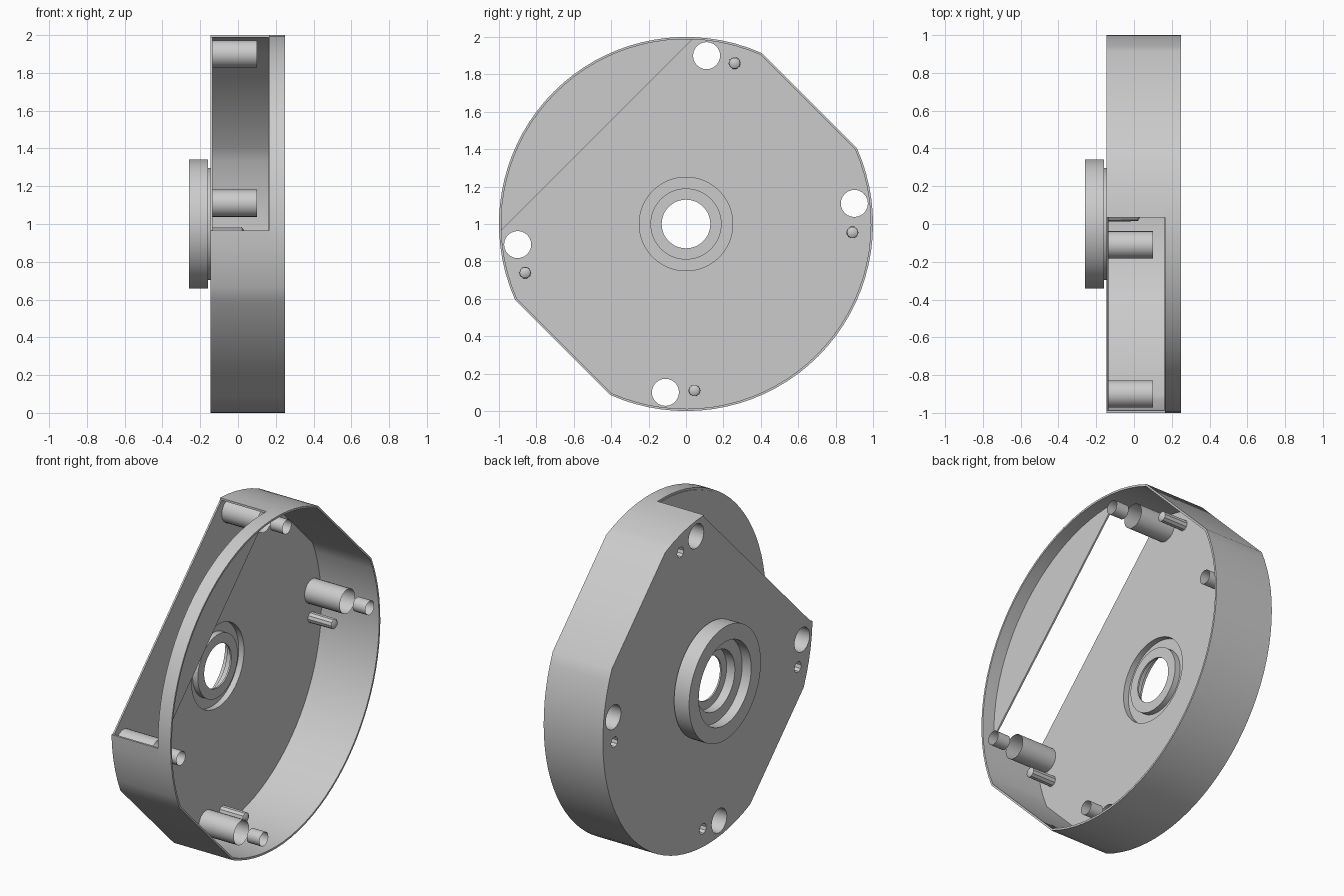
import bpy, bmesh
from math import cos, sin, radians, pi
from mathutils import Matrix, Vector

cube = bpy.data.objects.get("Cube")
if cube:
    bpy.data.objects.remove(cube, do_unlink=True)

grey = bpy.data.materials.new("light_grey")
grey.use_nodes = True
grey.diffuse_color = (0.6, 0.6, 0.6, 1)
grey.node_tree.nodes["Principled BSDF"].inputs["Base Color"].default_value = (0.6, 0.6, 0.6, 1)

# Local x, y, z become world y, z, x, with the axis at height 1
TO_WORLD = Matrix(((0, 0, 1, 0), (1, 0, 0, 0), (0, 1, 0, 1), (0, 0, 0, 1)))

BACK, NOTCH, RIM = -0.145, 0.165, 0.25   # positions along the axis
SHEET = 0.01                             # sheet thickness
INNER = 0.988                            # inner radius of the wall


def finish(name, bm, recalc=True):
    """Turn a bmesh built in local axes into a shaded object."""
    bmesh.ops.remove_doubles(bm, verts=bm.verts, dist=0.0001)
    if recalc:
        bmesh.ops.recalc_face_normals(bm, faces=bm.faces)
    bm.transform(TO_WORLD)
    mesh = bpy.data.meshes.new(name)
    bm.to_mesh(mesh)
    bm.free()
    mesh.materials.append(grey)
    ob = bpy.data.objects.new(name, mesh)
    bpy.context.collection.objects.link(ob)
    bpy.ops.object.select_all(action='DESELECT')
    ob.select_set(True)
    bpy.context.view_layer.objects.active = ob
    bpy.ops.object.shade_smooth_by_angle(angle=radians(30))
    return ob


def arc(r, start, end, step=4, centre=(0, 0)):
    n = max(2, round(abs(end - start) / step))
    angles = [radians(start + (end - start) * i / n) for i in range(n + 1)]
    return [(centre[0] + r * cos(a), centre[1] + r * sin(a)) for a in angles]


def circle(r, centre=(0, 0), step=12):
    return arc(r, 0, 360, step, centre)[:-1]


def slab(name, loops, x0, x1):
    """Extrude flat outlines (later loops are holes) between x0 and x1."""
    curve = bpy.data.curves.new(name, 'CURVE')
    curve.dimensions = '2D'
    curve.fill_mode = 'BOTH'
    curve.extrude = (x1 - x0) / 2
    for loop in loops:
        spline = curve.splines.new('POLY')
        spline.points.add(len(loop) - 1)
        for p, (u, v) in zip(spline.points, loop):
            p.co = (u, v, 0, 1)
        spline.use_cyclic_u = True
    temp = bpy.data.objects.new(name + "_outline", curve)
    bpy.context.collection.objects.link(temp)
    graph = bpy.context.evaluated_depsgraph_get()
    mesh = bpy.data.meshes.new_from_object(temp.evaluated_get(graph))
    bm = bmesh.new()
    bm.from_mesh(mesh)
    bpy.data.objects.remove(temp, do_unlink=True)
    bpy.data.meshes.remove(mesh)
    bmesh.ops.translate(bm, verts=bm.verts, vec=(0, 0, (x0 + x1) / 2))
    return finish(name, bm)


def tube(name, centre, r0, r1, x0, x1, sides, tip=0):
    """Open thin tube, with an optional cone tip."""
    bm = bmesh.new()
    rings = []
    for r, x in ((r0, x0), (r1, x1)):
        rings.append([bm.verts.new((u, v, x)) for u, v in circle(r, centre, 360 / sides)])
    for i in range(sides):
        j = (i + 1) % sides
        bm.faces.new((rings[0][i], rings[0][j], rings[1][j], rings[1][i]))
        if i == 0 and tip:
            apex = bm.verts.new((*centre, x1 + tip))
        if tip:
            bm.faces.new((rings[1][i], rings[1][j], apex))
    return finish(name, bm, recalc=False)


# Round outline with two opposite flats; the opening spans 88 to 182 degrees
def closed_part(r):
    return arc(r, 182, 203.9) + arc(r, 246.1, 383.9) + arc(r, 66.1, 88)


def opening(r):
    return arc(r, 88, 182)


bosses = [(0.11, 0.90), (0.90, 0.11), (-0.90, -0.11), (-0.11, -0.90)]
pins = [(0.26, 0.86), (0.89, -0.045), (-0.86, -0.26), (0.045, -0.89)]

# Housing wall and its full rim
slab("housing_wall", [closed_part(1) + closed_part(INNER)[::-1]], BACK, NOTCH)
slab("housing_rim", [closed_part(1) + opening(1)[1:-1],
                     closed_part(INNER) + opening(INNER)[1:-1]], NOTCH, RIM)

# Base plate with its holes, and the offset segment over the opening
holes = [circle(0.29, step=6)]
holes += [circle(0.0725, c, 15) for c in bosses] + [circle(0.032, c, 36) for c in pins]
slab("base_plate", [closed_part(INNER)] + holes, BACK, BACK + SHEET)
slab("segment_plate", [opening(INNER)], NOTCH - 0.004, NOTCH + 0.006)

# Screw sleeves, their far ends, and the pointed pins
for i, c in enumerate(bosses):
    tube(f"screw_sleeve_{i + 1}", c, 0.0725, 0.0725, BACK, 0.10, 24)
    tube(f"sleeve_end_{i + 1}", c, 0.042, 0.042, NOTCH, RIM, 24)
for i, c in enumerate(pins):
    tube(f"locating_pin_{i + 1}", c, 0.032, 0.030, BACK, 0.02, 10, tip=0.02)

# Stepped bearing hub, as (radius, axial position)
inside = BACK + SHEET
profile = [(0.297, inside), (0.25, inside), (0.25, -0.17), (0.19, -0.17),
           (0.19, inside), (0.13, inside), (0.13, BACK), (0.18, BACK),
           (0.18, -0.2), (0.25, -0.2), (0.25, -0.26), (0.342, -0.26),
           (0.342, -0.16), (0.297, -0.16)]
bm = bmesh.new()
verts = [bm.verts.new((r, 0, x)) for r, x in profile]
edges = [bm.edges.new((verts[i - 1], verts[i])) for i in range(len(verts))]
bmesh.ops.spin(bm, geom=verts + edges, cent=Vector(), axis=Vector((0, 0, 1)),
               angle=2 * pi, steps=60, use_merge=False)
finish("bearing_hub", bm)
